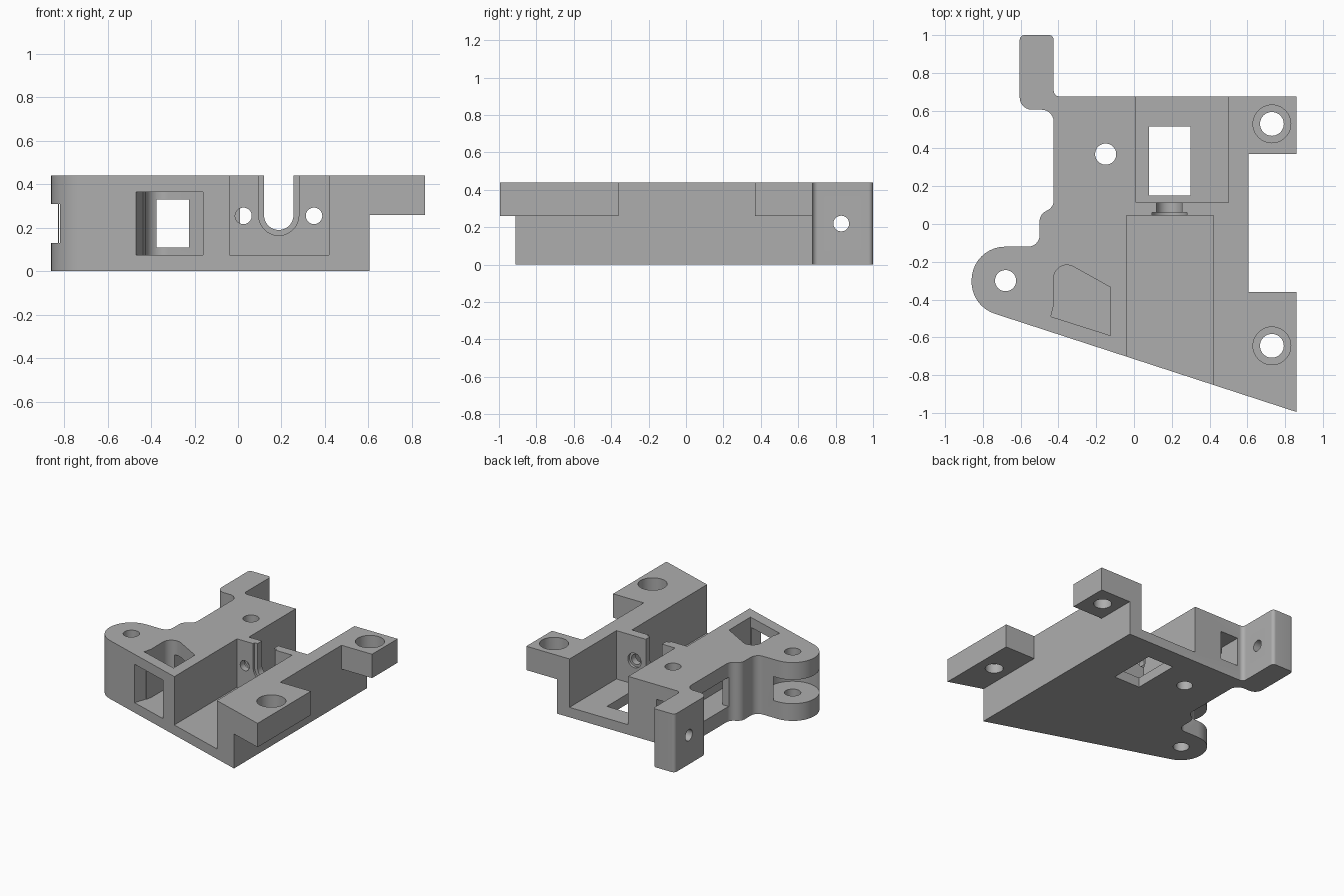
import bpy, bmesh
from math import cos, sin, pi, tan, radians
from mathutils import Vector

cube = bpy.data.objects.get("Cube")
if cube:
    bpy.data.objects.remove(cube, do_unlink=True)

grey = bpy.data.materials.new("plain grey")
grey.use_nodes = True
colour = (0.42, 0.42, 0.42, 1)
grey.diffuse_color = colour
grey.node_tree.nodes["Principled BSDF"].inputs["Base Color"].default_value = colour

H = 0.44        # full height
FLOOR = 0.075   # floor thickness of the pockets


def rounded(corners, steps=10):
    """Closed outline from (x, y, radius) corners."""
    out = []
    n = len(corners)
    for i, (x, y, r) in enumerate(corners):
        p = Vector((x, y))
        if not r:
            out.append(p)
            continue
        a = (Vector(corners[i - 1][:2]) - p).normalized()
        b = (Vector(corners[(i + 1) % n][:2]) - p).normalized()
        half = a.angle(b) / 2
        centre = p + (a + b).normalized() * (r / sin(half))
        start = p + a * (r / tan(half)) - centre
        end = p + b * (r / tan(half)) - centre
        sweep = start.angle(end)
        for k in range(steps + 1):
            t = k / steps
            out.append(centre + (start * sin((1 - t) * sweep)
                                 + end * sin(t * sweep)) / sin(sweep))
    return out


def circle(x, y, r, n=40):
    return [(x + r * cos(2 * pi * k / n), y + r * sin(2 * pi * k / n)) for k in range(n)]


def rect(x0, x1, y0, y1):
    return [(x0, y0), (x1, y0), (x1, y1), (x0, y1)]


def prism(name, outline, lo, hi, axis="z"):
    """Extrude an outline along an axis, with faces turned outward."""
    place = {"x": lambda a, b, c: (c, a, b),
             "y": lambda a, b, c: (a, c, b),
             "z": lambda a, b, c: (a, b, c)}[axis]
    bm = bmesh.new()
    bottom = [bm.verts.new(place(a, b, lo)) for a, b in outline]
    top = [bm.verts.new(place(a, b, hi)) for a, b in outline]
    bm.faces.new(bottom[::-1])
    bm.faces.new(top)
    n = len(bottom)
    for i in range(n):
        j = (i + 1) % n
        bm.faces.new((bottom[i], bottom[j], top[j], top[i]))
    if bm.calc_volume(signed=True) < 0:
        bmesh.ops.reverse_faces(bm, faces=bm.faces[:])
    mesh = bpy.data.meshes.new(name)
    bm.to_mesh(mesh)
    bm.free()
    mesh.materials.append(grey)
    obj = bpy.data.objects.new(name, mesh)
    bpy.context.scene.collection.objects.link(obj)
    return obj


def volume(mesh):
    bm = bmesh.new()
    bm.from_mesh(mesh)
    result = bm.calc_volume(signed=True)
    bm.free()
    return result


# Main block with rounded hinge ear, rear arm and two side lugs
body = prism("bracket_body", rounded([
    (0.86, -0.995, 0), (0.86, -0.36, 0), (0.605, -0.36, 0), (0.605, 0.37, 0),
    (0.86, 0.37, 0), (0.86, 0.675, 0), (-0.425, 0.675, 0.03),
    (-0.425, 1, 0.025), (-0.605, 1, 0.025), (-0.605, 0.605, 0.065),
    (-0.425, 0.605, 0.065), (-0.425, 0.09, 0.06), (-0.5, 0.05, 0.06),
    (-0.5, -0.12, 0.06), (-0.86, -0.12, 0.178), (-0.86, -0.435, 0.178)]), 0, H)


def cut(outline, lo, hi, axis="z"):
    """Subtract a prism, keeping the first solver result with a sound volume."""
    tool = prism("cutter", outline, lo, hi, axis)
    tool.hide_render = True
    mod = body.modifiers.new("cut", "BOOLEAN")
    mod.operation = "DIFFERENCE"
    mod.object = tool
    before = volume(body.data)
    for solver in ("MANIFOLD", "EXACT"):
        mod.solver = solver
        bpy.context.view_layer.update()
        graph = bpy.context.evaluated_depsgraph_get()
        result = bpy.data.meshes.new_from_object(body.evaluated_get(graph))
        if before * 0.5 < volume(result) < before:
            body.data = result
            break
    body.modifiers.remove(mod)
    bpy.data.objects.remove(tool, do_unlink=True)


# Space below the side lugs
cut(rect(0.605, 1, -1.2, 1.2), -0.1, 0.26)

# Open front and rear pockets, with a window in the rear floor
cut(rect(-0.04, 0.42, -1.2, 0.045), FLOOR, 0.6)
cut(rect(0.01, 0.5, 0.115, 0.9), FLOOR, 0.6)
cut(rect(0.08, 0.3, 0.15, 0.515), -0.1, 0.2)

# Stepped U slot in the wall between the pockets
for r, depth in ((0.0925, 0.062), (0.0675, 0.15)):
    arc = [(0.1875 + r * cos(pi + pi * k / 24), 0.2575 + r * sin(pi + pi * k / 24))
           for k in range(25)]
    cut(arc + [(0.1875 + r, 0.6), (0.1875 - r, 0.6)], 0, depth, "y")

# Screw holes beside the slot, recessed at the rear
for x in (0.025, 0.35):
    cut(circle(x, 0.255, 0.038), 0, 0.13, "y")
    cut(circle(x, 0.255, 0.055), 0.095, 0.125, "y")

# Shaped top pocket, its front window and the tunnel to the back
cut(rounded([(-0.44, -0.49, 0), (-0.125, -0.59, 0), (-0.125, -0.335, 0),
             (-0.425, -0.168, 0.07), (-0.425, -0.43, 0)]), FLOOR, 0.6)
cut([(-0.501, -0.653), (-0.191, -0.754), (-0.13, -0.57), (-0.439, -0.47)], FLOOR, 0.365)
cut(rect(-0.375, -0.225, 0.11, 0.33), -0.4, 0.9, "y")

# Side window into the tunnel
cut(rect(-0.7, -0.3, 0.1, 0.5), 0.11, 0.33)

# Hinge ear gap and vertical through holes
cut(circle(-0.68, -0.3, 0.183, 64), 0.13, 0.31)
for x, y in ((-0.68, -0.3), (-0.15, 0.37)):
    cut(circle(x, y, 0.056), -0.1, 0.6)

# Counterbored holes in the lugs
for y in (0.53, -0.645):
    cut(circle(0.73, y, 0.063), 0, 0.6)
    cut(circle(0.73, y, 0.1), 0.33, 0.6)

# Cross hole in the rear arm
cut(circle(0.83, 0.22, 0.042), -0.8, -0.3, "x")

bpy.context.view_layer.objects.active = body
body.select_set(True)
bpy.ops.object.shade_smooth_by_angle(angle=radians(30))
